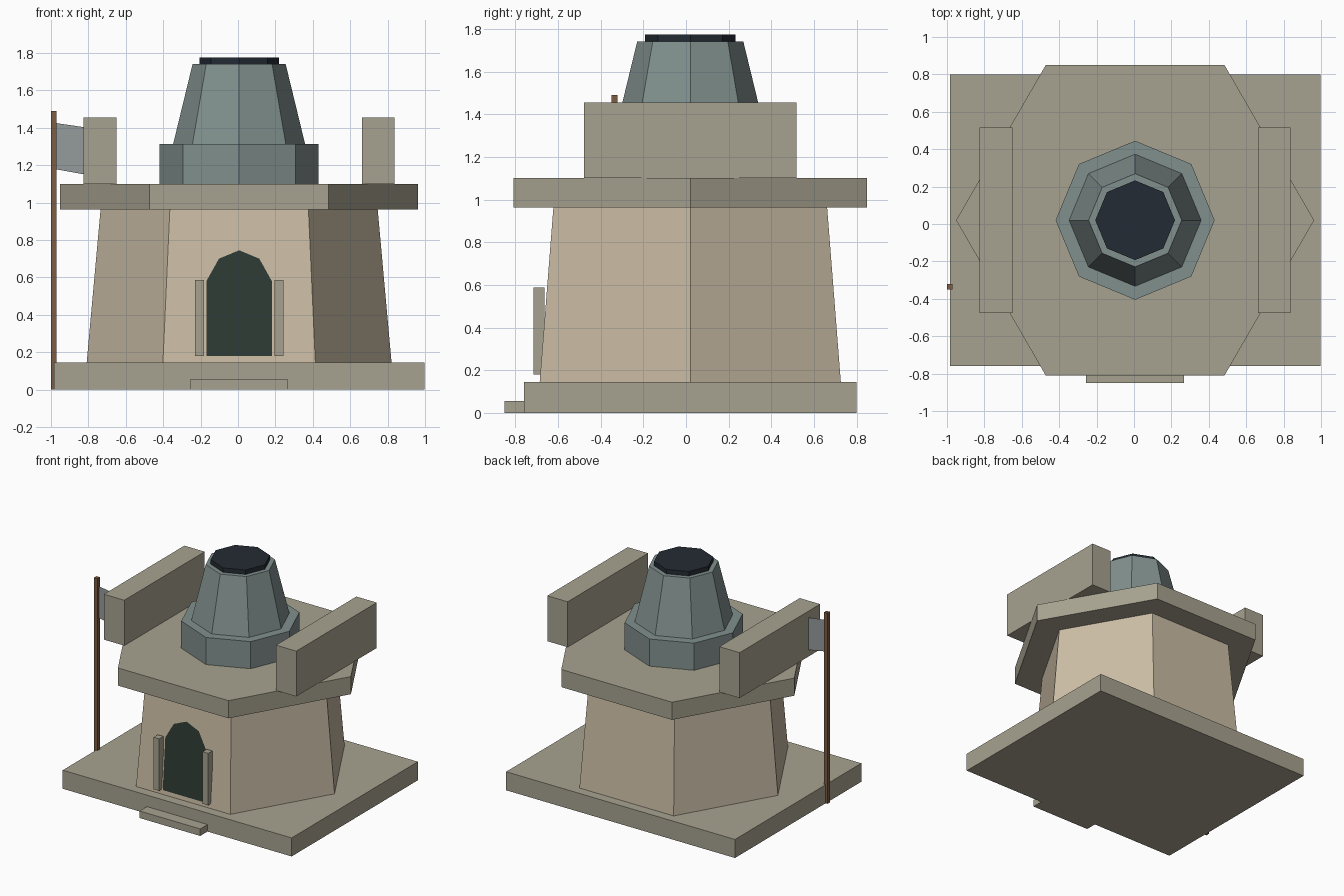
import bpy
import bmesh
from math import cos, sin, tau

if "Cube" in bpy.data.objects:
    bpy.data.objects.remove(bpy.data.objects["Cube"])

CX, CY = 0.006, 0.02  # tower axis


def material(name, r, g, b):
    m = bpy.data.materials.new(name)
    m.diffuse_color = (r, g, b, 1)
    m.use_nodes = True
    m.node_tree.nodes["Principled BSDF"].inputs["Base Color"].default_value = m.diffuse_color
    return m


STONE = material("stone", 0.39, 0.365, 0.28)
PLASTER = material("plaster", 0.60, 0.51, 0.38)
METAL = material("blue_grey", 0.22, 0.28, 0.27)
DARK = material("dark_cap", 0.017, 0.024, 0.033)
DOOR = material("dark_door", 0.028, 0.042, 0.034)
WOOD = material("wood", 0.20, 0.11, 0.06)
CLOTH = material("cloth", 0.30, 0.33, 0.33)


def finish(name, bm, mat):
    mesh = bpy.data.meshes.new(name)
    bm.to_mesh(mesh)
    bm.free()
    mesh.materials.append(mat)
    obj = bpy.data.objects.new(name, mesh)
    bpy.context.collection.objects.link(obj)
    return obj


def box(name, x, y, z, mat):
    """Box from (min, max) ranges on each axis."""
    bm = bmesh.new()
    bmesh.ops.create_cube(bm, size=1)
    for v in bm.verts:
        v.co = [(lo + hi) / 2 + c * (hi - lo) for c, (lo, hi) in zip(v.co, (x, y, z))]
    return finish(name, bm, mat)


def frustum(name, sides, r0, r1, z0, z1, mat):
    """Tapered prism on the tower axis with a corner on +x."""
    bm = bmesh.new()
    rings = [[bm.verts.new((CX + r * cos(tau * i / sides), CY + r * sin(tau * i / sides), z))
              for i in range(sides)] for r, z in ((r0, z0), (r1, z1))]
    bm.faces.new(rings[0][::-1])
    bm.faces.new(rings[1])
    for i in range(sides):
        j = (i + 1) % sides
        bm.faces.new((rings[0][i], rings[0][j], rings[1][j], rings[1][i]))
    return finish(name, bm, mat)


def panel(name, points, mat):
    bm = bmesh.new()
    bm.faces.new([bm.verts.new(p) for p in points])
    return finish(name, bm, mat)


# Base and step
box("base_plinth", (CX - 0.99, CX + 0.99), (CY - 0.78, CY + 0.78), (0, 0.145), STONE)
box("front_step", (CX - 0.262, CX + 0.262), (-0.85, CY - 0.78), (0, 0.055), STONE)

# Hexagonal body and roof slab
frustum("tower_body", 6, 0.815, 0.741, 0.145, 0.962, PLASTER)
frustum("roof_slab", 6, 0.957, 0.957, 0.962, 1.10, STONE)

# Octagonal turret
frustum("turret_ring", 8, 0.425, 0.425, 1.10, 1.312, METAL)
frustum("turret_cone", 8, 0.353, 0.249, 1.312, 1.74, METAL)
frustum("turret_cap", 8, 0.213, 0.213, 1.74, 1.775, DARK)

# Mirrored parapets and door jambs
for side, s in (("left", -1), ("right", 1)):
    px, jx = CX + s * 0.744, CX + s * 0.212
    box(side + "_parapet", (px - 0.088, px + 0.088), (CY - 0.497, CY + 0.497), (1.10, 1.455), STONE)
    box(side + "_door_jamb", (jx - 0.024, jx + 0.024), (-0.714, -0.663), (0.18, 0.587), STONE)


# Arched door lying on the sloping front wall
def wall_y(z):
    r = 0.815 + (0.741 - 0.815) * (z - 0.145) / (0.962 - 0.145)
    return CY - r * 0.866 - 0.005


arch = [(-0.175, 0.18), (0.175, 0.18), (0.175, 0.58), (0.108, 0.70),
        (0, 0.745), (-0.108, 0.70), (-0.175, 0.58)]
panel("door", [(CX + x, wall_y(z), z) for x, z in arch], DOOR)

# Flag pole and flag
box("flag_pole", (-1.0, -0.97), (-0.35, -0.32), (0, 1.49), WOOD)
panel("flag", [(-0.972, -0.335, 1.178), (-0.72, -0.335, 1.132),
               (-0.72, -0.335, 1.388), (-0.972, -0.335, 1.425)], CLOTH)
